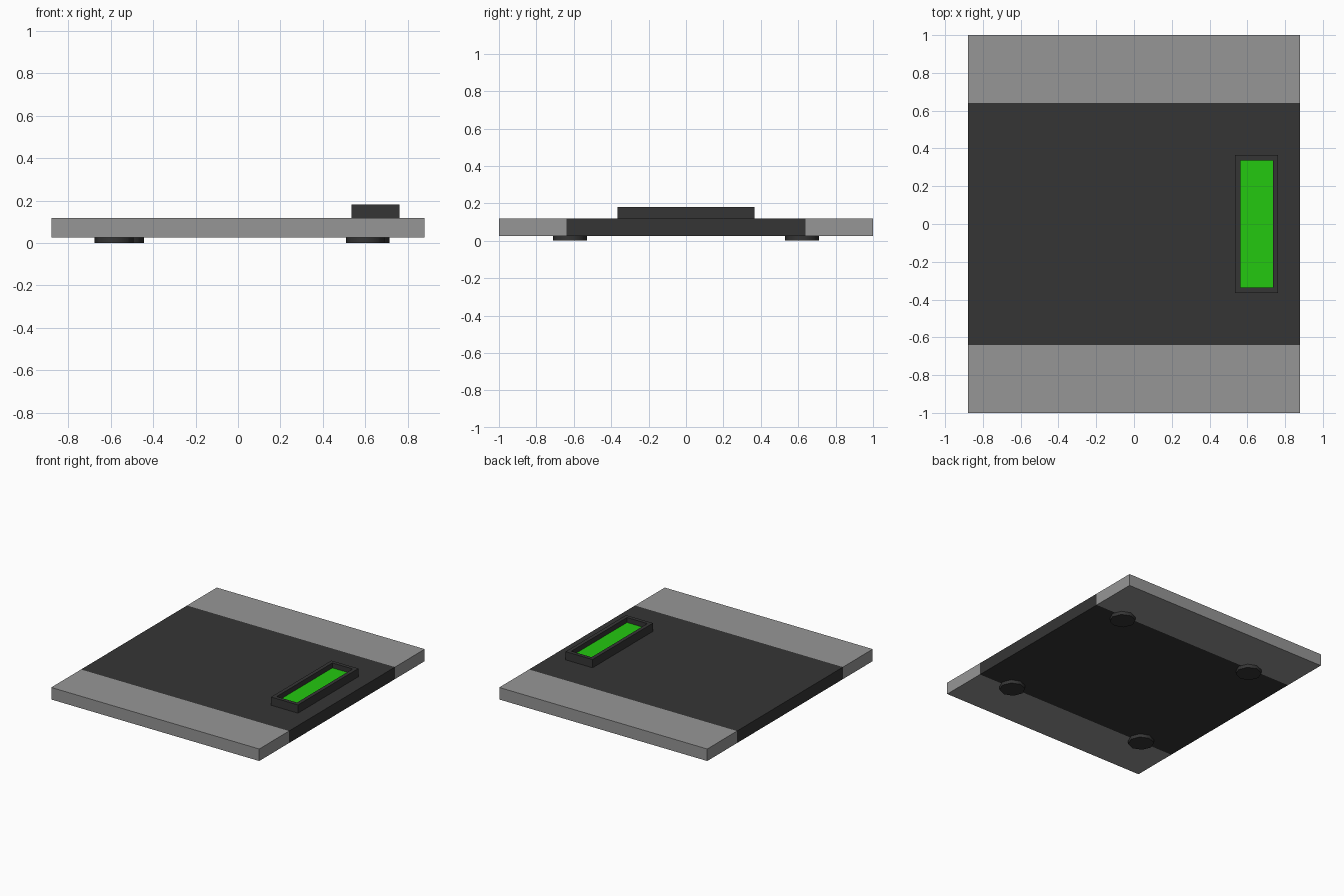
import bpy, bmesh, math
from mathutils import Matrix, Vector

if "Cube" in bpy.data.objects:
    bpy.data.objects.remove(bpy.data.objects["Cube"])


def material(name, color):
    m = bpy.data.materials.new(name)
    m.diffuse_color = (*color, 1)
    m.use_nodes = True
    m.node_tree.nodes["Principled BSDF"].inputs["Base Color"].default_value = m.diffuse_color
    return m


dark = material("dark plastic", (0.0356, 0.0356, 0.0356))
grey = material("grey glass", (0.305, 0.305, 0.305))
green = material("green screen", (0.017, 0.578, 0.005))


def finish(bm, name, mats):
    me = bpy.data.meshes.new(name)
    bm.to_mesh(me)
    bm.free()
    ob = bpy.data.objects.new(name, me)
    bpy.context.collection.objects.link(ob)
    for m in mats:
        me.materials.append(m)
    return ob


def box(lo, hi):
    lo, hi = Vector(lo), Vector(hi)
    bm = bmesh.new()
    bmesh.ops.create_cube(bm, size=1, matrix=Matrix.Translation((lo + hi) / 2)
                          @ Matrix.Diagonal((*(hi - lo), 1)))
    return bm


# Platform: dark centre with a grey panel on each side
Z0, Z1, HX, SPLIT = 0.026, 0.118, 0.88, 0.64
finish(box((-HX, -SPLIT, Z0), (HX, SPLIT, Z1)), "platform_centre", [dark])
finish(box((-HX, -1, Z0), (HX, -SPLIT, Z1)), "front_panel", [grey])
finish(box((-HX, SPLIT, Z0), (HX, 1, Z1)), "back_panel", [grey])

# Display housing with a sunken green screen
bm = box((0.535, -0.365, Z1), (0.763, 0.365, 0.181))
bm.faces.ensure_lookup_table()
top = max(bm.faces, key=lambda f: f.calc_center_median().z)
bmesh.ops.inset_region(bm, faces=[top], thickness=0.04)
floor = bmesh.ops.extrude_discrete_faces(bm, faces=[top])["faces"][0]
for v in floor.verts:
    v.co.z = 0.143
floor.material_index = 1
finish(bm, "display", [dark, green])

# Four short round feet
for name, x, y in (("front_left_foot", -0.585, -0.62), ("back_left_foot", -0.535, 0.62),
                   ("front_right_foot", 0.60, -0.62), ("back_right_foot", 0.625, 0.62)):
    bm = bmesh.new()
    bmesh.ops.create_cone(bm, cap_ends=True, segments=8, radius1=0.091, radius2=0.091,
                          depth=Z0, matrix=Matrix.Translation((x, y, Z0 / 2)))
    ob = finish(bm, name, [dark])
    bpy.ops.object.select_all(action='DESELECT')
    ob.select_set(True)
    bpy.context.view_layer.objects.active = ob
    bpy.ops.object.shade_smooth_by_angle(angle=math.radians(50))
